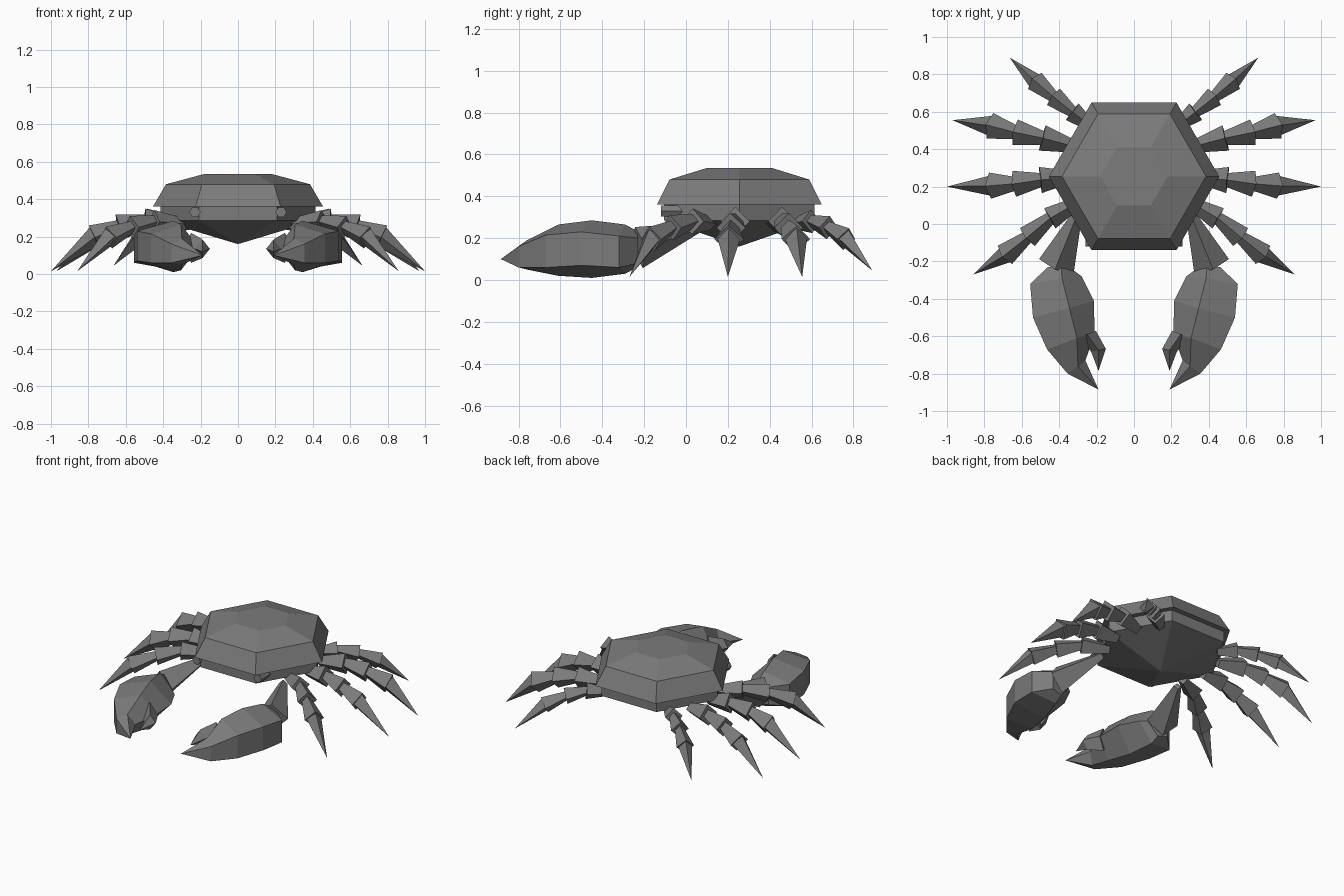
import bpy, bmesh, math
from mathutils import Vector

if "Cube" in bpy.data.objects:
    bpy.data.objects.remove(bpy.data.objects["Cube"])

shell_grey = bpy.data.materials.new("shell grey")
shell_grey.diffuse_color = (0.2, 0.2, 0.2, 1)
shell_grey.use_nodes = True
shell_grey.node_tree.nodes["Principled BSDF"].inputs["Base Color"].default_value = shell_grey.diffuse_color


def loft(bm, rings):
    """Skin equal-sized rings of points; a one-point ring closes to a tip."""
    loops = [[bm.verts.new(p) for p in r] for r in rings]
    for a, b in zip(loops, loops[1:]):
        n = max(len(a), len(b))
        for i in range(n):
            j = (i + 1) % n
            if len(a) == 1:
                bm.faces.new((a[0], b[j], b[i]))
            elif len(b) == 1:
                bm.faces.new((a[i], a[j], b[0]))
            else:
                bm.faces.new((a[i], a[j], b[j], b[i]))
    for end in (loops[0], loops[-1]):
        if len(end) > 2:
            bm.faces.new(end)


def finish(name, bm, mirrored=True):
    if mirrored:
        dup = bmesh.ops.duplicate(bm, geom=bm.verts[:] + bm.edges[:] + bm.faces[:])
        for v in dup["geom"]:
            if isinstance(v, bmesh.types.BMVert):
                v.co.x = -v.co.x
    bmesh.ops.recalc_face_normals(bm, faces=bm.faces[:])
    mesh = bpy.data.meshes.new(name)
    bm.to_mesh(mesh)
    bm.free()
    mesh.materials.append(shell_grey)
    bpy.context.collection.objects.link(bpy.data.objects.new(name, mesh))


def ring(centre, axis, w, h, sides=4, turn=0.0):
    """Points around an axis, with w sideways and h upward."""
    axis = Vector(axis).normalized()
    side = axis.cross(Vector((0, 0, 1))).normalized()
    up = side.cross(axis)
    out = []
    for i in range(sides):
        t = turn + 2 * math.pi * i / sides
        out.append(Vector(centre) + side * w * math.cos(t) + up * h * math.sin(t))
    return out


# Hexagonal shell and pointed belly
MID = 0.255


def hexagon(r, z):
    return [(r * math.cos(i * math.pi / 3), MID + r * math.sin(i * math.pi / 3), z)
            for i in range(6)]


bm = bmesh.new()
loft(bm, [hexagon(0.18, 0.535), hexagon(0.385, 0.48), hexagon(0.455, 0.36),
          hexagon(0.415, 0.36), hexagon(0.415, 0.285), [(0, MID, 0.16)]])
finish("body", bm, mirrored=False)

# Small eyes tucked under the front rim
bm = bmesh.new()
loft(bm, [ring((0.23, y, 0.33), (0, -1, 0), 0.03, 0.03, 6) for y in (-0.02, -0.12)])
finish("eyes", bm)

# Walking legs: root, three flared joints and tip of each, with joint width
legs = {
    "back_legs": (0.056, [(0.24, 0.53), (0.33, 0.60), (0.43, 0.68), (0.53, 0.765), (0.665, 0.89)]),
    "rear_middle_legs": (0.07, [(0.34, 0.42), (0.49, 0.46), (0.635, 0.49), (0.77, 0.525), (0.97, 0.555)]),
    "front_middle_legs": (0.07, [(0.36, 0.25), (0.50, 0.235), (0.64, 0.215), (0.77, 0.205), (1.0, 0.20)]),
    "front_legs": (0.062, [(0.31, 0.11), (0.45, 0.03), (0.57, -0.07), (0.69, -0.165), (0.86, -0.27)]),
}
heights = (0.27, 0.28, 0.25, 0.195, 0.015)
for name, (width, path) in legs.items():
    bm = bmesh.new()
    pts = [Vector((x, y, z)) for (x, y), z in zip(path, heights)]
    if name == "back_legs":
        pts[-1].z = 0.045
    for i, (a, b) in enumerate(zip(pts, pts[1:])):
        d = b - a
        if i < 3:
            loft(bm, [ring(a - d * 0.1, d, width * 0.5, width * 0.5), ring(b, d, width, width)])
        else:
            loft(bm, [ring(a - d * 0.05, d, width * 0.8, width * 0.8), [b]])
    finish(name, bm)

# Arms widening from the belly to the claws
bm = bmesh.new()
arm_dir = (0.11, -0.27, -0.06)
loft(bm, [ring((0.30, 0.06, 0.25), arm_dir, 0.025, 0.025),
          ring((0.415, -0.225, 0.155), arm_dir, 0.1, 0.1)])
finish("arms", bm)


# Claws: five-sided sections from outer edge, ridge and inner edge
def section(outer, ridge, inner, top, bottom, side_top, side_bottom):
    return [(*outer, side_top), (*ridge, top), (*inner, (top + bottom) / 2),
            (*ridge, bottom), (*outer, side_bottom)]


bm = bmesh.new()
loft(bm, [
    section((0.46, -0.23), (0.39, -0.235), (0.32, -0.25), 0.235, 0.06, 0.20, 0.08),
    section((0.555, -0.32), (0.385, -0.29), (0.28, -0.28), 0.265, 0.03, 0.21, 0.06),
    section((0.54, -0.50), (0.345, -0.45), (0.215, -0.41), 0.285, 0.01, 0.23, 0.07),
    section((0.465, -0.67), (0.305, -0.61), (0.21, -0.59), 0.265, 0.02, 0.215, 0.06),
    section((0.355, -0.80), (0.30, -0.76), (0.26, -0.73), 0.19, 0.05, 0.16, 0.06),
    [(0.19, -0.885, 0.10)]])
finish("claws", bm)

# Short inner pincers
bm = bmesh.new()
loft(bm, [ring((0.25, -0.59, 0.14), (-0.4, -1, 0), 0.05, 0.08),
          ring((0.19, -0.675, 0.135), (-0.2, -1, 0), 0.04, 0.05),
          [(0.19, -0.785, 0.12)]])
finish("pincers", bm)
